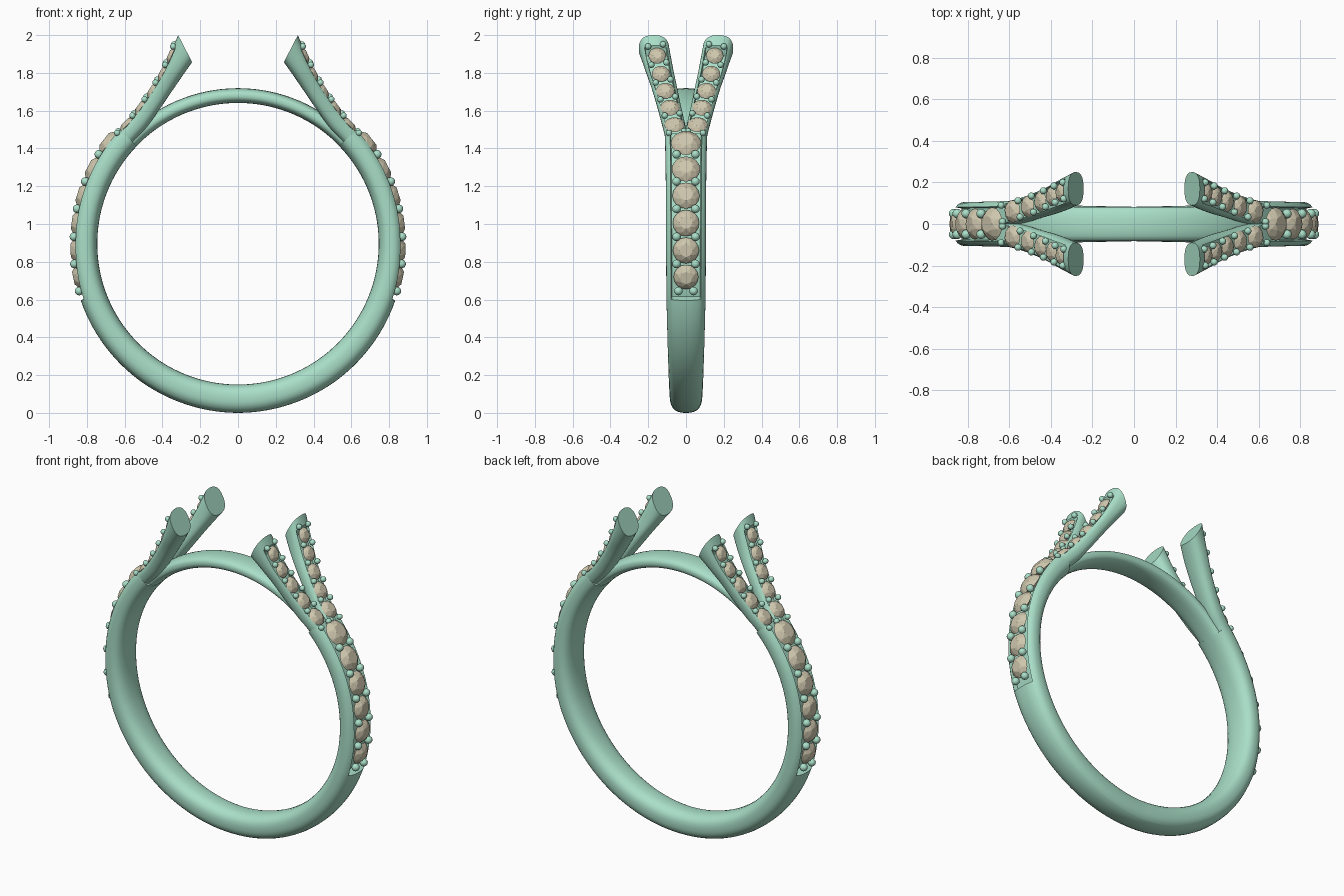
import bpy, bmesh, math
from mathutils import Vector, Matrix

if "Cube" in bpy.data.objects:
    bpy.data.objects.remove(bpy.data.objects["Cube"])

CZ, R_IN = 0.895, 0.745          # ring centre height, finger radius
P = 2.5                          # section squareness
Y = Vector((0, 1, 0))


def material(name, col):
    m = bpy.data.materials.new(name)
    m.diffuse_color = (*col, 1)
    m.use_nodes = True
    m.node_tree.nodes["Principled BSDF"].inputs["Base Color"].default_value = m.diffuse_color
    return m


METAL = material("green_metal", (0.40, 0.74, 0.58))
STONE = material("tan_stone", (0.62, 0.57, 0.42))


def finish(name, bm, mat, mirror=(), smooth=True):
    bmesh.ops.recalc_face_normals(bm, faces=bm.faces[:])
    me = bpy.data.meshes.new(name)
    bm.to_mesh(me)
    bm.free()
    ob = bpy.data.objects.new(name, me)
    bpy.context.collection.objects.link(ob)
    me.materials.append(mat)
    if mirror:
        mod = ob.modifiers.new("Mirror", 'MIRROR')
        mod.use_axis = ('x' in mirror, 'y' in mirror, False)
        mod.use_mirror_merge = False
    if smooth:
        bpy.context.view_layer.objects.active = ob
        ob.select_set(True)
        bpy.ops.object.shade_smooth_by_angle(angle=math.radians(35))
        ob.select_set(False)
    return ob


def spow(v, e):
    return math.copysign(abs(v) ** e, v)


def section(outer, inner, w, g):
    """Rounded section; g=1 sinks a stone channel into the outer side."""
    c, n = (outer + inner) / 2, (outer - inner) / 2
    floor = 0.756 - 0.028 / n.length
    pts = []
    for i in range(23):
        a = math.radians(45 - 270 * i / 22)
        pts.append((spow(math.cos(a), 2 / P), spow(math.sin(a), 2 / P)))
    for u in (-0.71, -0.5, -0.25, 0, 0.25, 0.5, 0.71):
        dome = (1 - abs(u) ** P) ** (1 / P)
        pts.append((u, dome + (floor - dome) * g))
    return [c + Y * (u * w) + n * v for u, v in pts]


def loft(name, secs, mirror=()):
    bm = bmesh.new()
    rings = [[bm.verts.new(p) for p in section(*s)] for s in secs]
    k = len(rings[0])
    for a, b in zip(rings, rings[1:]):
        for i in range(k):
            j = (i + 1) % k
            bm.faces.new((a[i], a[j], b[j], b[i]))
    bm.faces.new(rings[0])
    bm.faces.new(rings[-1])
    return finish(name, bm, METAL, mirror)


def lerp_table(t, table):
    for a, b in zip(table, table[1:]):
        if t <= b[0]:
            f = (t - a[0]) / (b[0] - a[0])
            return [p + (q - p) * f for p, q in zip(a[1:], b[1:])]
    return table[-1][1:]


def polar(deg, r):
    a = math.radians(deg)
    return Vector((r * math.sin(a), 0, CZ - r * math.cos(a)))


# Shank: angle from bottom, outer radius, half width
SHANK = [(0, .895, .083), (35, .892, .093), (70, .885, .104), (90, .875, .106),
         (112, .879, .107), (124, .882, .109), (134, .888, .112)]


def shank_sec(deg):
    r, w = lerp_table(abs(deg), SHANK)
    return polar(deg, r), polar(deg, R_IN), w, 1 if abs(deg) > 70.3 else 0


half = [i * 2.5 for i in range(1, 29)] + [70.2, 70.6] + [72 + i * 2.48 for i in range(26)]
loft("shank", [shank_sec(d) for d in [-d for d in reversed(half)] + [0] + half])

# Thin bridge closing the finger hole
loft("bridge", [(polar(d, .824), polar(d, R_IN + .001), .083, 0)
                for d in [122 + i * 2.9 for i in range(41)]])

# Arm stations: outer x,z / inner x,z / y centre / half width
ARM = [(.675, 1.43, .60, 1.38, .043, .058),
       (.630, 1.495, .55, 1.44, .052, .06),
       (.570, 1.56, .485, 1.51, .068, .061),
       (.505, 1.645, .42, 1.60, .090, .063),
       (.445, 1.735, .345, 1.71, .115, .068),
       (.392, 1.83, .29, 1.79, .140, .074),
       (.317, 2.00, .243, 1.857, .170, .08)]


def catmull(a, b, c, d, t):
    return [.5 * (2 * q + (r - p) * t + (2 * p - 5 * q + 4 * r - s) * t * t
                  + (3 * q - p - 3 * r + s) * t ** 3) for p, q, r, s in zip(a, b, c, d)]


samples, last = [], len(ARM) - 1
for i in range(last):
    for k in range(8 + (i == last - 1)):
        samples.append(catmull(ARM[max(i - 1, 0)], ARM[i], ARM[i + 1],
                               ARM[min(i + 2, last)], k / 8))
arm_secs = [(Vector((s[0], s[4], s[1])), Vector((s[2], s[4], s[3])), s[5],
             1 if s[1] < 1.945 else 0) for s in samples]
loft("split_arm", arm_secs, 'xy')


# Stones and beads
def frame(pos, tangent):
    """Matrix at pos with local z facing out and local y along the row."""
    t = tangent.normalized()
    n = Y.cross(t)
    n = (n if n.x > 0 else -n).normalized()
    m = Matrix((t.cross(n), t, n)).transposed().to_4x4()
    m.translation = pos
    return m


def add_stone(bm, m, r):
    def ring(rad, z, n, off=0):
        return [bm.verts.new(m @ Vector((rad * math.cos(a), rad * math.sin(a), z)))
                for a in [math.tau * (i + off) / n for i in range(n)]]
    gird, mid, table = ring(r, 0, 16), ring(r * .8, r * .24, 8, .5), ring(r * .5, r * .42, 8)
    tip = bm.verts.new(m @ Vector((0, 0, -r * .6)))
    bm.faces.new(table)
    for i in range(8):
        j, g = (i + 1) % 8, gird
        a, b, c, d = g[2 * i], g[2 * i + 1], g[(2 * i + 2) % 16], mid[i]
        bm.faces.new((a, b, d))
        bm.faces.new((b, c, d))
        bm.faces.new((d, c, mid[j], table[j]))
        bm.faces.new((d, table[j], table[i]))
        bm.faces.new((a, b, tip))
        bm.faces.new((b, c, tip))


def stone_row(name, stones, beads, mirror):
    bm = bmesh.new()
    for m, r in stones:
        add_stone(bm, m, r)
    finish(name + "_stones", bm, STONE, mirror, smooth=False)
    bm = bmesh.new()
    for m, off, r in beads:
        for s in (-1, 1):
            bmesh.ops.create_uvsphere(bm, u_segments=12, v_segments=8, radius=r,
                                      matrix=m @ Matrix.Translation((s * off, 0, .012)))
    finish(name + "_beads", bm, METAL, mirror)


def shank_frame(z):
    deg = math.degrees(math.acos((CZ - z) / .86))
    r = lerp_table(deg, SHANK)[0] - .018
    return frame(polar(deg, r), polar(deg + 1, r) - polar(deg - 1, r))


stone_row("shank",
          [(shank_frame(z), r) for z, r in ((.72, .066), (.86, .069), (1.005, .07),
                                            (1.15, .072), (1.29, .075), (1.425, .08))],
          [(shank_frame(z), .05 if z > .7 else .04, .023)
           for z in (.65, .79, .932, 1.078, 1.22, 1.36)], 'x')


def arm_frame(z):
    i = min(range(1, len(samples) - 1), key=lambda k: abs(arm_secs[k][0].z - z))
    o, inn = arm_secs[i][:2]
    t = arm_secs[i + 1][0] - arm_secs[i - 1][0]
    m = frame(o, t)
    m.translation = o - m.col[2].to_3d() * .012
    return m


stone_row("arm",
          [(arm_frame(z), r) for z, r in ((1.535, .054), (1.625, .052), (1.715, .05),
                                          (1.805, .048), (1.893, .046))],
          [(arm_frame(z), .04, .017) for z in (1.49, 1.58, 1.67, 1.76, 1.85, 1.935)], 'xy')
